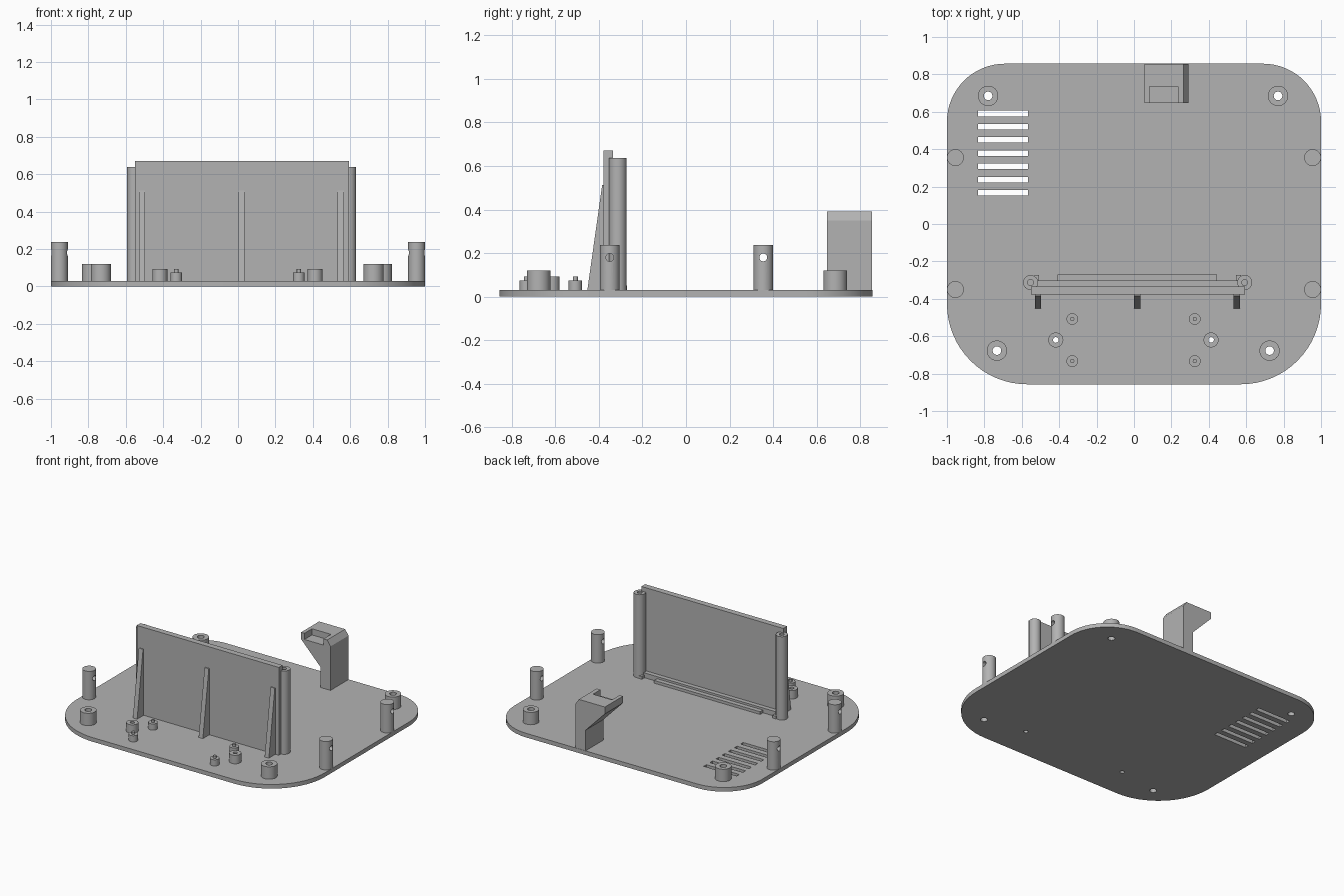
import bpy, bmesh, math
from mathutils import Matrix, Vector

if "Cube" in bpy.data.objects:
    bpy.data.objects.remove(bpy.data.objects["Cube"], do_unlink=True)

grey = bpy.data.materials.new("plain_grey")
grey.use_nodes = True
COLOUR = (0.45, 0.45, 0.45, 1)
grey.diffuse_color = COLOUR
grey.node_tree.nodes["Principled BSDF"].inputs["Base Color"].default_value = COLOUR

BASE = 0.03   # top of the base plate
SINK = 0.02   # parts start slightly inside the plate


def finish(name, bm, smooth=False):
    bmesh.ops.recalc_face_normals(bm, faces=bm.faces)
    mesh = bpy.data.meshes.new(name)
    bm.to_mesh(mesh)
    bm.free()
    ob = bpy.data.objects.new(name, mesh)
    bpy.context.collection.objects.link(ob)
    mesh.materials.append(grey)
    if smooth:
        smooth_edges(ob)
    return ob


def select(ob):
    bpy.ops.object.select_all(action="DESELECT")
    ob.select_set(True)
    bpy.context.view_layer.objects.active = ob


def smooth_edges(ob):
    select(ob)
    bpy.ops.object.shade_smooth_by_angle(angle=math.radians(30))


def add_box(bm, x, y, z):
    centre = Vector([(a + b) / 2 for a, b in (x, y, z)])
    size = Matrix.Diagonal([b - a for a, b in (x, y, z)] + [1])
    bmesh.ops.create_cube(bm, size=1, matrix=Matrix.Translation(centre) @ size)


def box(name, x, y, z):
    bm = bmesh.new()
    add_box(bm, x, y, z)
    return finish(name, bm)


def add_rod(bm, x, y, r, z0, z1, sides=32):
    bmesh.ops.create_cone(bm, cap_ends=True, segments=sides, radius1=r, radius2=r,
                          depth=z1 - z0, matrix=Matrix.Translation((x, y, (z0 + z1) / 2)))


def rod(name, x, y, r, z0, z1):
    bm = bmesh.new()
    add_rod(bm, x, y, r, z0, z1)
    return finish(name, bm, True)


def prism(name, points, extrude, smooth=False):
    bm = bmesh.new()
    face = bm.faces.new([bm.verts.new(p) for p in points])
    moved = bmesh.ops.extrude_face_region(bm, geom=[face])["geom"]
    verts = [v for v in moved if isinstance(v, bmesh.types.BMVert)]
    bmesh.ops.translate(bm, verts=verts, vec=extrude)
    return finish(name, bm, smooth)


def cut(ob, bm):
    """Subtract the shapes in bm from ob, then drop the cutter."""
    cutter = finish("cutter", bm)
    cutter.hide_render = True
    mod = ob.modifiers.new("cut", "BOOLEAN")
    mod.operation, mod.solver, mod.object = "DIFFERENCE", "EXACT", cutter
    select(ob)
    bpy.ops.object.modifier_apply(modifier=mod.name)
    bpy.data.objects.remove(cutter, do_unlink=True)
    smooth_edges(ob)


# Screw standoffs: position, outer radius, hole radius, top
corner = [(-0.78, 0.685), (0.77, 0.685), (-0.733, -0.677), (0.725, -0.677)]
middle = [(-0.418, -0.62), (0.412, -0.62)]
standoffs = [(p, 0.054, 0.023, 0.12) for p in corner]
standoffs += [(p, 0.04, 0.015, 0.092) for p in middle]

# Base plate, with larger corner rounding at the front
outline = []
for sx, sy, r, start in ((1, 1, 0.31, 0), (-1, 1, 0.31, 90),
                         (-1, -1, 0.43, 180), (1, -1, 0.43, 270)):
    for i in range(17):
        a = math.radians(start + 90 * i / 16)
        outline.append((sx * (1 - r) + r * math.cos(a),
                        sy * (0.857 - r) + r * math.sin(a), 0))
plate = prism("base_plate", outline, (0, 0, BASE), True)

# Vent slots and screw holes in the plate
bm = bmesh.new()
for i in range(7):
    y = 0.591 - 0.0707 * i
    add_box(bm, (-0.833, -0.567), (y - 0.015, y + 0.015), (-0.1, 0.1))
for (x, y), outer, hole, top in standoffs:
    add_rod(bm, x, y, hole, -0.1, 0.1)
cut(plate, bm)

for (x, y), outer, hole, top in standoffs:
    ob = rod("screw_standoff", x, y, outer, BASE, top)
    bm = bmesh.new()
    add_rod(bm, x, y, hole, -0.1, 0.3)
    cut(ob, bm)

# Small locating pegs with a pin on top
for x in (-0.33, 0.325):
    for y in (-0.508, -0.733):
        rod("locating_peg", x, y, 0.031, SINK, 0.075)
        rod("peg_pin", x, y, 0.011, 0.07, 0.093)

# Side posts with a cross hole
for x in (-0.955, 0.955):
    for y in (-0.35, 0.355):
        ob = rod("side_post", x, y, 0.045, SINK, 0.237)
        bm = bmesh.new()
        add_rod(bm, 0, 0, 0.018, -0.1, 0.1)
        bmesh.ops.transform(bm, verts=bm.verts,
                            matrix=Matrix.Translation((x, y, 0.18)) @ Matrix.Rotation(math.pi / 2, 4, "Y"))
        cut(ob, bm)

# Upright panel with foot ledge and retaining bar
box("upright_panel", (-0.55, 0.594), (-0.378, -0.335), (SINK, 0.67))
box("panel_ledge", (-0.55, 0.594), (-0.336, -0.303), (SINK, 0.065))
box("retaining_bar", (-0.408, 0.445), (-0.304, -0.27), (SINK, 0.05))

# Panel columns with screw holes and small foot blocks
for x, side in ((-0.553, 1), (0.592, -1)):
    ob = rod("panel_column", x, -0.313, 0.04, SINK, 0.637)
    bm = bmesh.new()
    add_rod(bm, x, -0.313, 0.016, 0.4, 0.8)
    cut(ob, bm)
    box("column_foot", sorted((x + side * 0.02, x + side * 0.046)), (-0.31, -0.272), (SINK, 0.05))

# Sloping ribs on the panel front
for x in (-0.53, 0.0, 0.532):
    prism("panel_rib", [(x, -0.453, BASE), (x, -0.37, BASE), (x, -0.37, 0.513), (x, -0.385, 0.513)],
          (0.034, 0, 0))

# Overhanging bracket with a notch in its top
profile = [(0.21, SINK), (0.292, SINK), (0.292, 0.35), (0.265, 0.39),
           (0.055, 0.39), (0.055, 0.34), (0.21, 0.18)]
bracket = prism("bracket", [(x, 0.648, z) for x, z in profile], (0, 0.207, 0))
bm = bmesh.new()
add_box(bm, (0.082, 0.235), (0.6, 0.735), (0.345, 0.5))
cut(bracket, bm)
